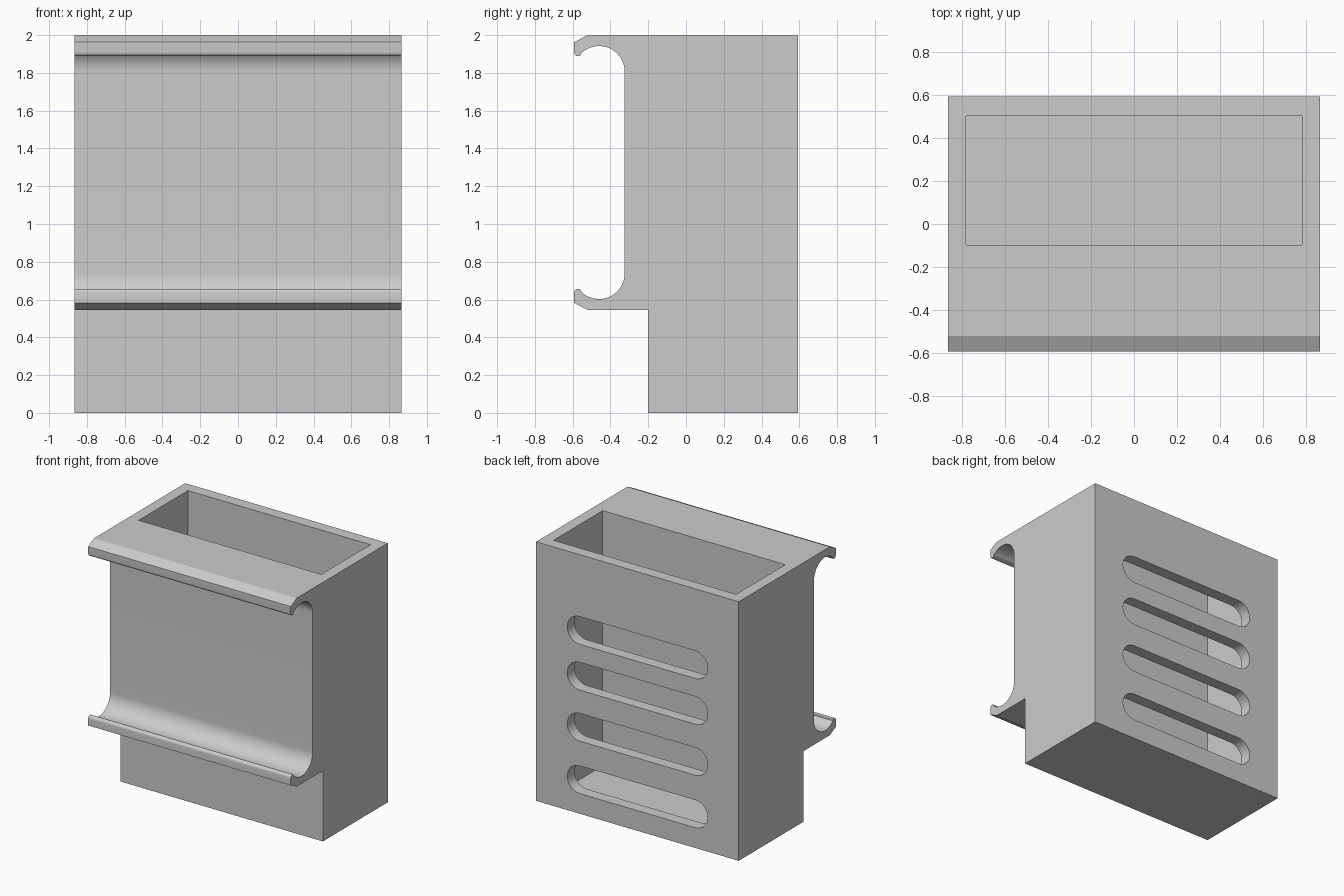
import bpy, bmesh, math
from mathutils import Vector

cube = bpy.data.objects.get("Cube")
if cube:
    bpy.data.objects.remove(cube, do_unlink=True)

HALF_WIDTH = 0.865
BACK = 0.592
MIRROR_Z = 2.545          # sum of heights of mirrored clip points

# One flat colour
grey = bpy.data.materials.new("plain_grey")
grey.use_nodes = True
colour = (0.6, 0.6, 0.6, 1)
grey.diffuse_color = colour
grey.node_tree.nodes["Principled BSDF"].inputs["Base Color"].default_value = colour


def prism(name, outline, axis, start, end):
    """Extrude a 2D outline along x (outline is y,z), y (x,z) or z (x,y)."""
    place = {"x": lambda p, d: (d, p[0], p[1]),
             "y": lambda p, d: (p[0], d, p[1]),
             "z": lambda p, d: (p[0], p[1], d)}[axis]
    bm = bmesh.new()
    face = bm.faces.new([bm.verts.new(place(p, start)) for p in outline])
    moved = bmesh.ops.extrude_face_region(bm, geom=[face])
    shift = Vector(place((0, 0), end - start))
    bmesh.ops.translate(bm, vec=shift,
                        verts=[v for v in moved["geom"] if isinstance(v, bmesh.types.BMVert)])
    bmesh.ops.recalc_face_normals(bm, faces=bm.faces)
    mesh = bpy.data.meshes.new(name)
    bm.to_mesh(mesh)
    bm.free()
    mesh.materials.append(grey)
    obj = bpy.data.objects.new(name, mesh)
    bpy.context.collection.objects.link(obj)
    return obj


def arc(cx, cz, radius, first, last, steps):
    angles = [math.radians(first + (last - first) * i / steps) for i in range(steps + 1)]
    return [(cx + radius * math.cos(a), cz + radius * math.sin(a)) for a in angles]


def cut(target, cutter):
    mod = target.modifiers.new(cutter.name, "BOOLEAN")
    mod.operation = "DIFFERENCE"
    mod.solver = "EXACT"
    mod.object = cutter
    bpy.context.view_layer.objects.active = target
    bpy.ops.object.modifier_apply(modifier=mod.name)
    bpy.data.objects.remove(cutter, do_unlink=True)


# Hook lip: chamfer, rounded tip, then the curved throat
upper_hook = [(-0.52, 2.0), (-BACK, 1.963)]
upper_hook += arc(-0.571, 1.909, 0.021, 180, 310, 8)
upper_hook += arc(-0.46, 1.807, 0.135, 135, 0, 24)
lower_hook = [(y, MIRROR_Z - z) for y, z in reversed(upper_hook)]

# Body with both hooks in one side profile
profile = [(BACK, 0), (BACK, 2)] + upper_hook + lower_hook + [(-0.2, 0.545), (-0.2, 0)]
body = prism("holder_body", profile, "x", -HALF_WIDTH, HALF_WIDTH)

# Open pocket
pocket = [(-0.78, -0.098), (0.78, -0.098), (0.78, 0.502), (-0.78, 0.502)]
cut(body, prism("pocket_cutter", pocket, "z", 0.03, 2.2))

# Rounded slots through the back wall
for z in (1.415, 1.062, 0.668, 0.263):
    r = 0.107
    reach = 0.6 - r
    slot = arc(reach, z, r, -90, 90, 16) + arc(-reach, z, r, 90, 270, 16)
    cut(body, prism("slot_cutter", slot, "y", 0.3, 0.8))

bpy.ops.object.select_all(action="DESELECT")
body.select_set(True)
bpy.context.view_layer.objects.active = body
bpy.ops.object.shade_smooth_by_angle(angle=math.radians(25))
